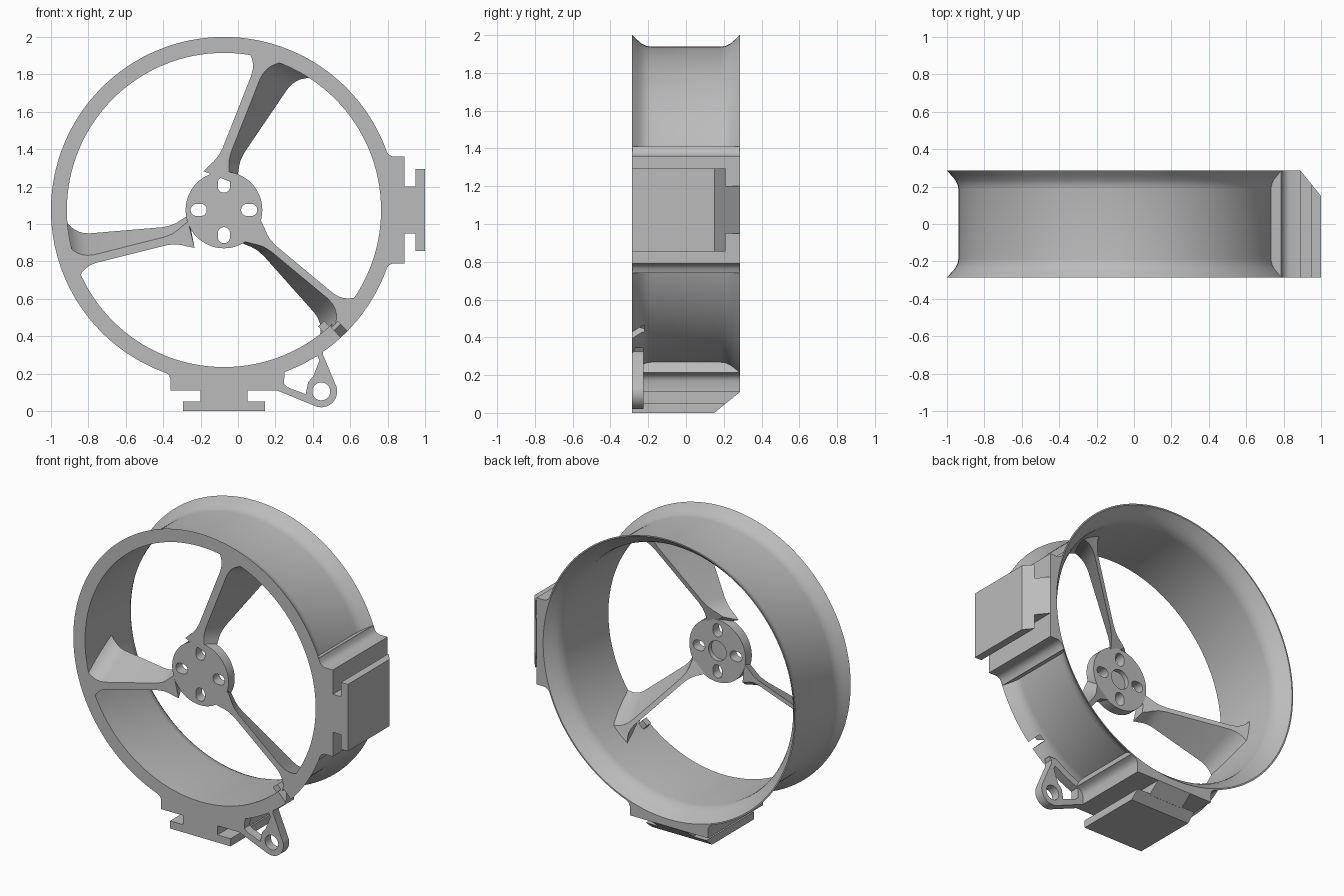
import bpy, bmesh, math
from mathutils import Vector

if "Cube" in bpy.data.objects:
    bpy.data.objects.remove(bpy.data.objects["Cube"])

CX, CZ = -0.075, 1.075          # wheel centre
FRONT, BACK = -0.285, 0.285

grey = bpy.data.materials.new("light_grey")
grey.diffuse_color = (0.5, 0.5, 0.5, 1)
grey.use_nodes = True
grey.node_tree.nodes["Principled BSDF"].inputs["Base Color"].default_value = grey.diffuse_color


def finish(ob, angle=35):
    ob.data.materials.clear()
    ob.data.materials.append(grey)
    bpy.ops.object.select_all(action='DESELECT')
    ob.select_set(True)
    bpy.context.view_layer.objects.active = ob
    bpy.ops.object.shade_smooth_by_angle(angle=math.radians(angle))


def from_bmesh(name, bm):
    bmesh.ops.recalc_face_normals(bm, faces=bm.faces[:])
    me = bpy.data.meshes.new(name)
    bm.to_mesh(me)
    bm.free()
    ob = bpy.data.objects.new(name, me)
    bpy.context.collection.objects.link(ob)
    return ob


def loft(name, rings, closed=False):
    """Skin equal-length vertex loops; cap the ends unless closed."""
    bm = bmesh.new()
    vs = [[bm.verts.new(p) for p in r] for r in rings]
    n = len(vs[0])
    for i in range(len(vs) if closed else len(vs) - 1):
        a, b = vs[i], vs[(i + 1) % len(vs)]
        for j in range(n):
            bm.faces.new((a[j], a[(j + 1) % n], b[(j + 1) % n], b[j]))
    if not closed:
        bm.faces.new(vs[0])
        bm.faces.new(vs[-1])
    return from_bmesh(name, bm)


def revolve(name, profile, seg=128):
    rings = []
    for i in range(seg):
        a = 2 * math.pi * i / seg
        rings.append([(CX + r * math.cos(a), y, CZ + r * math.sin(a)) for r, y in profile])
    return loft(name, rings, closed=True)


def cut(ob, cutter):
    m = ob.modifiers.new("cut", 'BOOLEAN')
    m.object, m.operation, m.solver = cutter, 'DIFFERENCE', 'EXACT'
    bpy.context.view_layer.objects.active = ob
    bpy.ops.object.modifier_apply(modifier=m.name)


def plate(name, loops, y0, y1):
    """Flat plate in the x-z plane; loops after the first are holes."""
    cu = bpy.data.curves.new(name, 'CURVE')
    cu.dimensions, cu.fill_mode, cu.extrude = '2D', 'BOTH', (y1 - y0) / 2
    for pts in loops:
        sp = cu.splines.new('POLY')
        sp.points.add(len(pts) - 1)
        for p, (x, z) in zip(sp.points, pts):
            p.co = (x, z, 0, 1)
        sp.use_cyclic_u = True
    ob = bpy.data.objects.new(name, cu)
    ob.location.y = (y0 + y1) / 2
    ob.rotation_euler.x = math.pi / 2
    bpy.context.collection.objects.link(ob)
    bpy.ops.object.select_all(action='DESELECT')
    ob.select_set(True)
    bpy.context.view_layer.objects.active = ob
    bpy.ops.object.convert(target='MESH')
    ob = bpy.context.object
    bm = bmesh.new()
    bm.from_mesh(ob.data)
    bmesh.ops.remove_doubles(bm, verts=bm.verts[:], dist=1e-5)
    bmesh.ops.recalc_face_normals(bm, faces=bm.faces[:])
    bm.to_mesh(ob.data)
    bm.free()
    finish(ob)


def arc(cx, cz, r, a0=0, a1=360, n=32):
    full = a1 - a0 == 360
    angs = [math.radians(a0 + (a1 - a0) * i / (n if full else n - 1)) for i in range(n)]
    return [(cx + r * math.cos(a), cz + r * math.sin(a)) for a in angs]


# Rim: flat front flange, thin wall, flared back lip
flare = [(0.84, 0.16), (0.845, 0.19), (0.86, 0.22), (0.885, 0.25), (0.916, BACK)]
outer = [(0.925, BACK), (0.90, 0.258), (0.88, 0.235), (0.868, 0.21), (0.864, 0.185)]
rim = revolve("rim", [(0.84, FRONT)] + flare + outer + [(r, -y) for r, y in reversed(outer)])

# Wire notch through the front flange
NA = math.radians(-46)


def radial_box(name, r0, r1, half, y0, y1, ang):
    d, s = Vector((math.cos(ang), 0, math.sin(ang))), Vector((-math.sin(ang), 0, math.cos(ang)))
    c = Vector((CX, 0, CZ))
    return loft(name, [[c + d * r + s * w + Vector((0, y, 0)) for w, y in
                        ((-half, y0), (half, y0), (half, y1), (-half, y1))] for r in (r0, r1)])


notch = radial_box("notch_cutter", 0.80, 0.97, 0.024, -0.32, -0.22, NA)
cut(rim, notch)
bpy.data.objects.remove(notch)
finish(rim)
finish(radial_box("notch_tab", 0.80, 0.85, 0.022, -0.25, -0.205, NA - 0.06))

# Mounting blocks: filleted base, neck and cap, on the right and the bottom
cavity = revolve("cavity_cutter", [(0.3, -0.4), (0.842, -0.4)] + [(r + 0.002, y) for r, y in flare]
                 + [(0.95, 0.32), (0.3, 0.32)])


def place(u, w, y, bottom):
    return (CX + w, y, CZ - u) if bottom else (CX + u, y, CZ + w)


half_base = [(0.965, 0.285), (0.905, 0.285), (0.885, 0.293), (0.87, 0.31), (0.862, 0.335), (0.79, 0.30)]
base_outline = half_base + [(u, -w) for u, w in reversed(half_base)]
neck_side = [(0.94, FRONT), (1.03, FRONT), (1.03, 0.205), (0.965, BACK), (0.94, BACK)]
cap_side = [(1.025, FRONT), (1.075, FRONT), (1.075, 0.15), (1.025, 0.21)]
for side, bottom in (("right", False), ("bottom", True)):
    base = loft(side + "_mount_base",
                [[place(u, w, y, bottom) for u, w in base_outline] for y in (FRONT, BACK)])
    cut(base, cavity)
    finish(base)
    for part, prof, half in (("neck", neck_side, 0.125), ("cap", cap_side, 0.22)):
        finish(loft(f"{side}_mount_{part}",
                    [[place(u, w, y, bottom) for u, y in prof] for w in (-half, half)]), 20)
bpy.data.objects.remove(cavity)


# Hub with four slots and a shallow round recess behind
def slot(ang):
    dx, dz = math.cos(ang), math.sin(ang)
    deg = math.degrees(ang)
    pts = []
    for r, a in ((0.145, deg - 90), (0.125, deg + 90)):
        pts += arc(CX + r * dx, CZ + r * dz, 0.033, a, a + 180, 12)
    return pts


disc = arc(CX, CZ, 0.205, n=64)
slots = [slot(i * math.pi / 2) for i in range(4)]
plate("hub_front", [disc] + slots, FRONT, -0.25)
plate("hub_back", [disc, arc(CX, CZ, 0.065)] + slots, -0.25, -0.22)

# Spokes: skewed blades that deepen and flare into the rim
# front hub point, front rim point, back hub point, back rim point, front width
spokes = [((-0.115, 1.255), (0.14, 1.90), (-0.06, 1.27), (0.32, 1.83), 0.05),
          ((-0.25, 0.943), (-0.88, 0.785), (-0.26, 0.98), (-0.91, 0.925), 0.045),
          ((0.08, 0.96), (0.585, 0.54), (0.05, 0.95), (0.50, 0.445), 0.04)]
stations = [(0, 0.05), (0.05, 0.035), (0.10, 0.018), (0.15, 0.006), (0.22, 0), (0.5, 0), (0.82, 0),
            (0.87, 0.005), (0.91, 0.015), (0.945, 0.03), (0.975, 0.05), (1, 0.08)]
for k, (f0, f1, b0, b1, width) in enumerate(spokes):
    rings = []
    for t, extra in stations:
        ring = []
        for p0, p1, wid, y, order in ((f0, f1, width, FRONT, (1, -1)),
                                      (b0, b1, 0.03, -0.225 + 0.215 * t, (-1, 1))):
            p0, p1 = Vector(p0), Vector(p1)
            d = (p1 - p0).normalized()
            side = Vector((-d.y, d.x))
            for s in order:
                q = p0.lerp(p1, t) + side * s * (wid / 2 + extra) - Vector((CX, CZ))
                if t == 1 or q.length > 0.853:      # end on the rim wall
                    q = q.normalized() * 0.853
                ring.append((CX + q.x, y, CZ + q.y))
        rings.append(ring)
    finish(loft(f"spoke_{k + 1}", rings), 30)

# Triangular lug with an eyelet beside the bottom mount
LX, LZ = 0.445, 0.105
outline = ([(0.17, 0.235), (0.17, 0.11), (0.21, 0.11)] + arc(LX, LZ, 0.085, 250, 380, 18)
           + [(0.455, 0.30), (0.455, 0.325), (0.47, 0.345), (0.42, 0.345), (0.33, 0.29), (0.21, 0.235)])
window = [(0.25, 0.209), (0.245, 0.145), (0.265, 0.127), (0.362, 0.09), (0.375, 0.155),
          (0.402, 0.185), (0.435, 0.27), (0.425, 0.295), (0.34, 0.247)]
plate("cable_lug", [outline, window, arc(LX, LZ, 0.048)], FRONT, -0.225)
